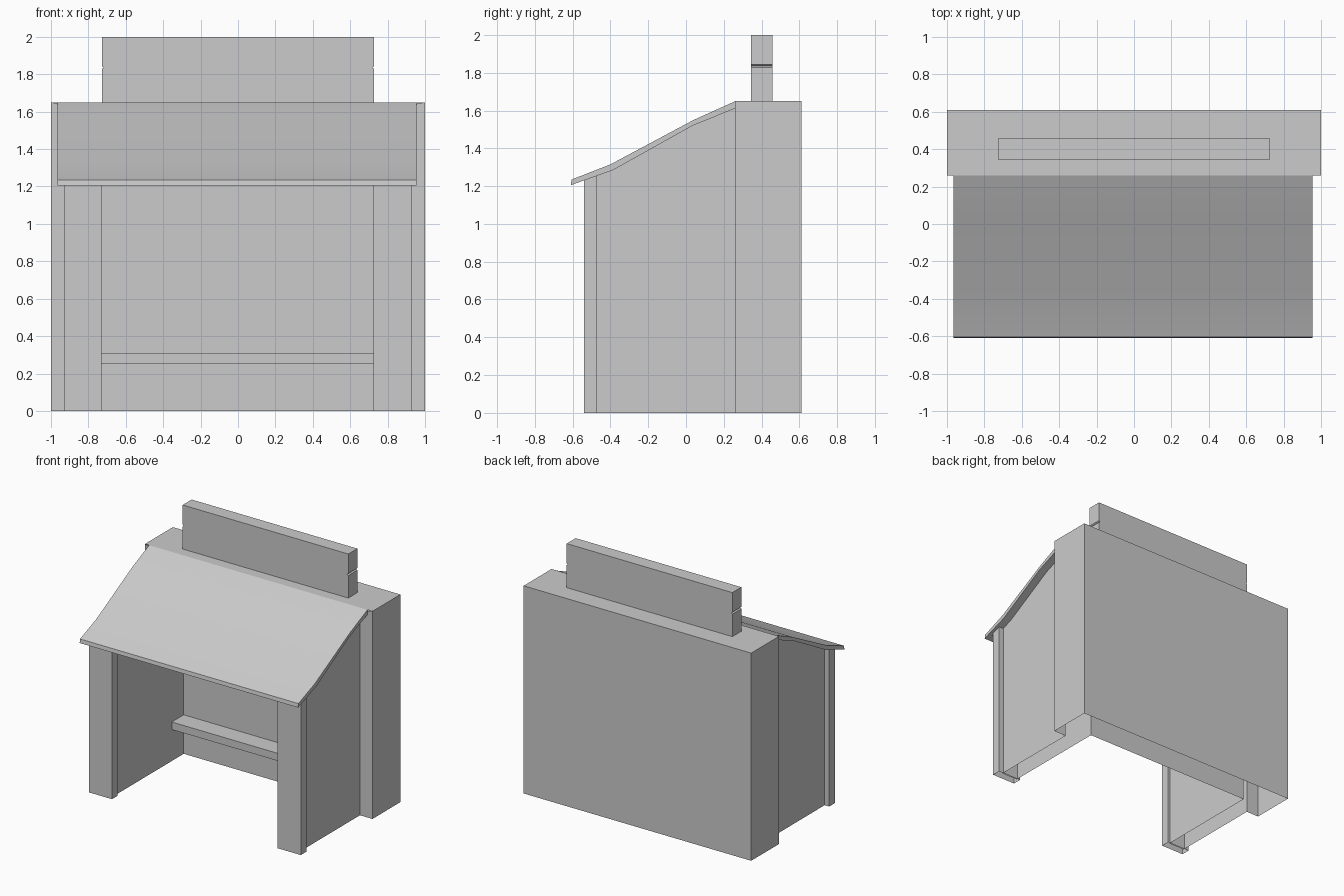
import bpy, bmesh

if "Cube" in bpy.data.objects:
    bpy.data.objects.remove(bpy.data.objects["Cube"])

ROOF_TOP = [(0.262, 1.65), (0.04, 1.55), (-0.40, 1.315), (-0.605, 1.235)]
ROOF_BOTTOM = [(-0.61, 1.205), (-0.385, 1.285), (0.035, 1.52), (0.262, 1.612)]


def make_object(name, bm):
    bmesh.ops.recalc_face_normals(bm, faces=bm.faces)
    mesh = bpy.data.meshes.new(name)
    bm.to_mesh(mesh)
    bm.free()
    ob = bpy.data.objects.new(name, mesh)
    bpy.context.collection.objects.link(ob)
    return ob


def prism(name, profile, axis, lo, hi, open_bottom=False):
    """Extrude a 2D profile along x (profile is y,z) or y (profile is x,z)."""
    bm = bmesh.new()

    def place(p, t):
        return (t, p[0], p[1]) if axis == 'x' else (p[0], t, p[1])
    a = [bm.verts.new(place(p, lo)) for p in profile]
    b = [bm.verts.new(place(p, hi)) for p in profile]
    bm.faces.new(a)
    bm.faces.new(b)
    n = len(profile)
    for i in range(n):
        j = (i + 1) % n
        bm.faces.new((a[i], a[j], b[j], b[i]))
    bmesh.ops.recalc_face_normals(bm, faces=bm.faces)
    if open_bottom:
        low = [f for f in bm.faces if all(v.co.z < 1e-4 for v in f.verts)]
        bmesh.ops.delete(bm, geom=low, context='FACES_ONLY')
    return make_object(name, bm)


def rect(a0, a1, b0, b1):
    return [(a0, b0), (a1, b0), (a1, b1), (a0, b1)]


# Hollow stall walls: one continuous footprint, open below, tops follow the roof
half = [(1.0, 0.61, 1.65), (1.0, 0.26, 1.65), (0.89, 0.26, 1.63),
        (0.89, 0.035, 1.53), (0.89, -0.385, 1.295), (0.89, -0.48, 1.26),
        (0.75, -0.48, 1.26), (0.75, -0.385, 1.295), (0.75, 0.035, 1.53),
        (0.75, 0.26, 1.63), (0.75, 0.39, 1.65)]
loop = half + [(-x, y, z) for x, y, z in reversed(half)]
bm = bmesh.new()
low = [bm.verts.new((x, y, 0)) for x, y, z in loop]
top = [bm.verts.new(p) for p in loop]
for i in range(len(loop)):
    j = (i + 1) % len(loop)
    bm.faces.new((low[i], low[j], top[j], top[i]))
# Flat lid over the rear block
last = len(loop) - 1
front_corners = [bm.verts.new((s, 0.26, 1.65)) for s in (-1, 1)]
bm.faces.new((top[0], top[last], front_corners[0], front_corners[1]))
bmesh.ops.remove_doubles(bm, verts=bm.verts, dist=1e-4)
make_object("stall_walls", bm)

# Front pillars
pillar = [(-0.54, 0), (-0.47, 0), (-0.47, 1.26), (-0.54, 1.235)]
for side, lo, hi in (("left", -0.93, -0.73), ("right", 0.725, 0.93)):
    prism("front_pillar_" + side, pillar, 'x', lo, hi, True)

# Sloping roof
roof = prism("sloping_roof", ROOF_TOP + ROOF_BOTTOM, 'x', -0.965, 0.955)
bpy.context.view_layer.objects.active = roof
roof.select_set(True)
bpy.ops.object.shade_smooth_by_angle()

# Bench board along the back wall
prism("bench_board", rect(0.24, 0.39, 0.25, 0.31), 'x', -0.75, 0.75)

# Blank sign board with a small groove at each end
sign_half = [(0.728, 1.65), (0.728, 1.828), (0.718, 1.836), (0.728, 1.844), (0.728, 2.0)]
sign = sign_half + [(-x, z) for x, z in reversed(sign_half)]
prism("sign_board", sign, 'y', 0.345, 0.458)
